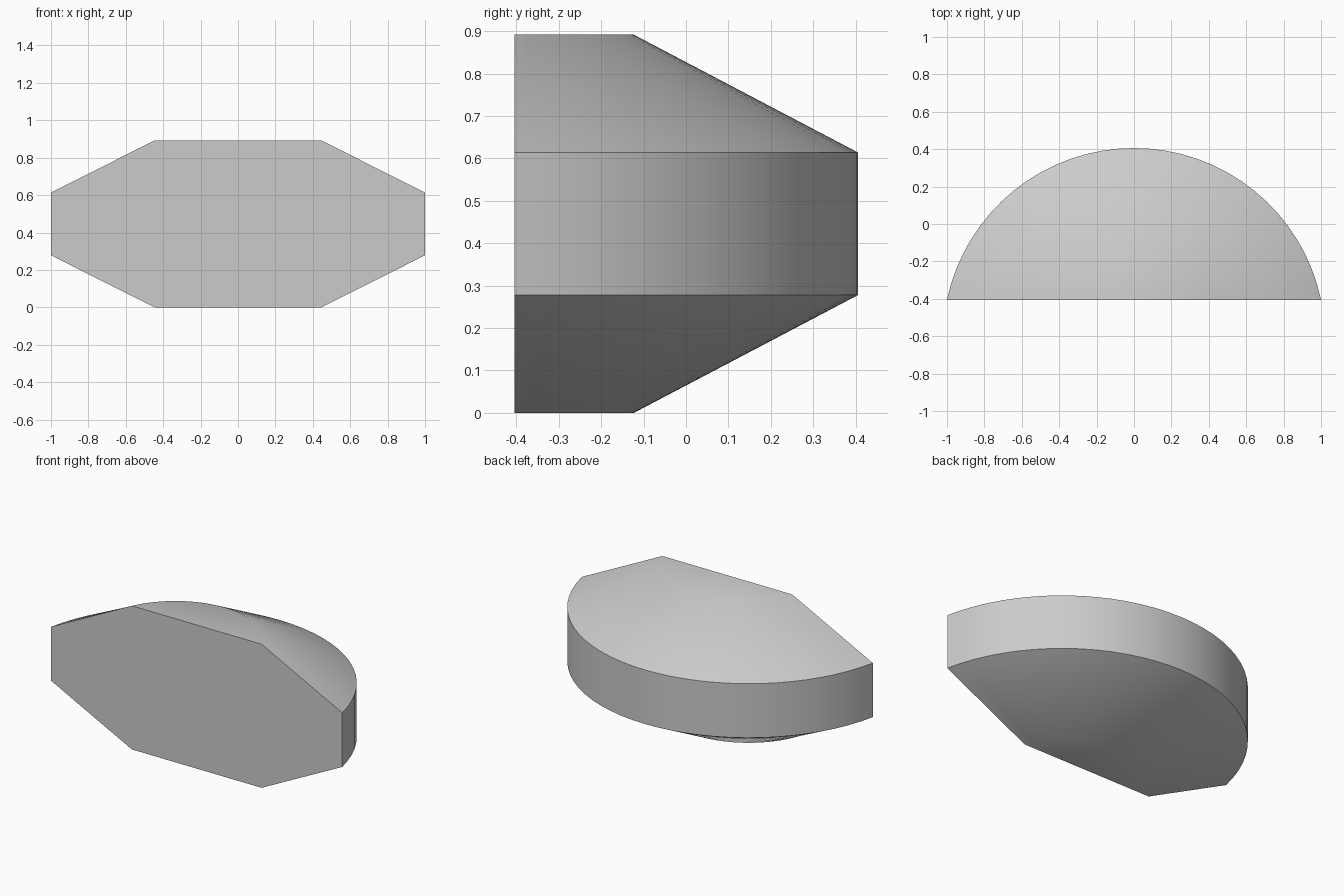
import bpy, bmesh, math

cube = bpy.data.objects.get("Cube")
if cube:
    bpy.data.objects.remove(cube, do_unlink=True)

FRONT_Y = -0.405
CENTER_Y = -0.616
SEGMENTS = 32

grey = bpy.data.materials.new("light_grey")
grey.use_nodes = True
colour = (0.6, 0.6, 0.6, 1)
grey.diffuse_color = colour
grey.node_tree.nodes["Principled BSDF"].inputs["Base Color"].default_value = colour


def arc(bm, radius, z):
    """Arc of vertices that starts and ends on the flat front plane."""
    start = math.asin((FRONT_Y - CENTER_Y) / radius)
    sweep = math.pi - 2 * start
    verts = []
    for i in range(SEGMENTS + 1):
        a = start + sweep * i / SEGMENTS
        verts.append(bm.verts.new((radius * math.cos(a),
                                   CENTER_Y + radius * math.sin(a), z)))
    return verts


bm = bmesh.new()

# Stacked arcs: bottom cap, lower rim, upper rim, top cap
profile = [(0.493, 0), (1.022, 0.278), (1.022, 0.614), (0.493, 0.892)]
rings = [arc(bm, r, z) for r, z in profile]

# Curved walls between the arcs
for low, high in zip(rings, rings[1:]):
    for i in range(SEGMENTS):
        bm.faces.new((low[i], low[i + 1], high[i + 1], high[i]))

# Flat caps and flat front
bm.faces.new(rings[0])
bm.faces.new(rings[-1])
bm.faces.new([r[0] for r in rings] + [r[-1] for r in reversed(rings)])
bmesh.ops.recalc_face_normals(bm, faces=bm.faces)

mesh = bpy.data.meshes.new("half_round_body")
bm.to_mesh(mesh)
bm.free()
mesh.materials.append(grey)

body = bpy.data.objects.new("half_round_body", mesh)
bpy.context.collection.objects.link(body)

# Soft cap edges, crisp rims
bpy.ops.object.select_all(action="DESELECT")
body.select_set(True)
bpy.context.view_layer.objects.active = body
bpy.ops.object.shade_smooth_by_angle(angle=math.radians(30))
